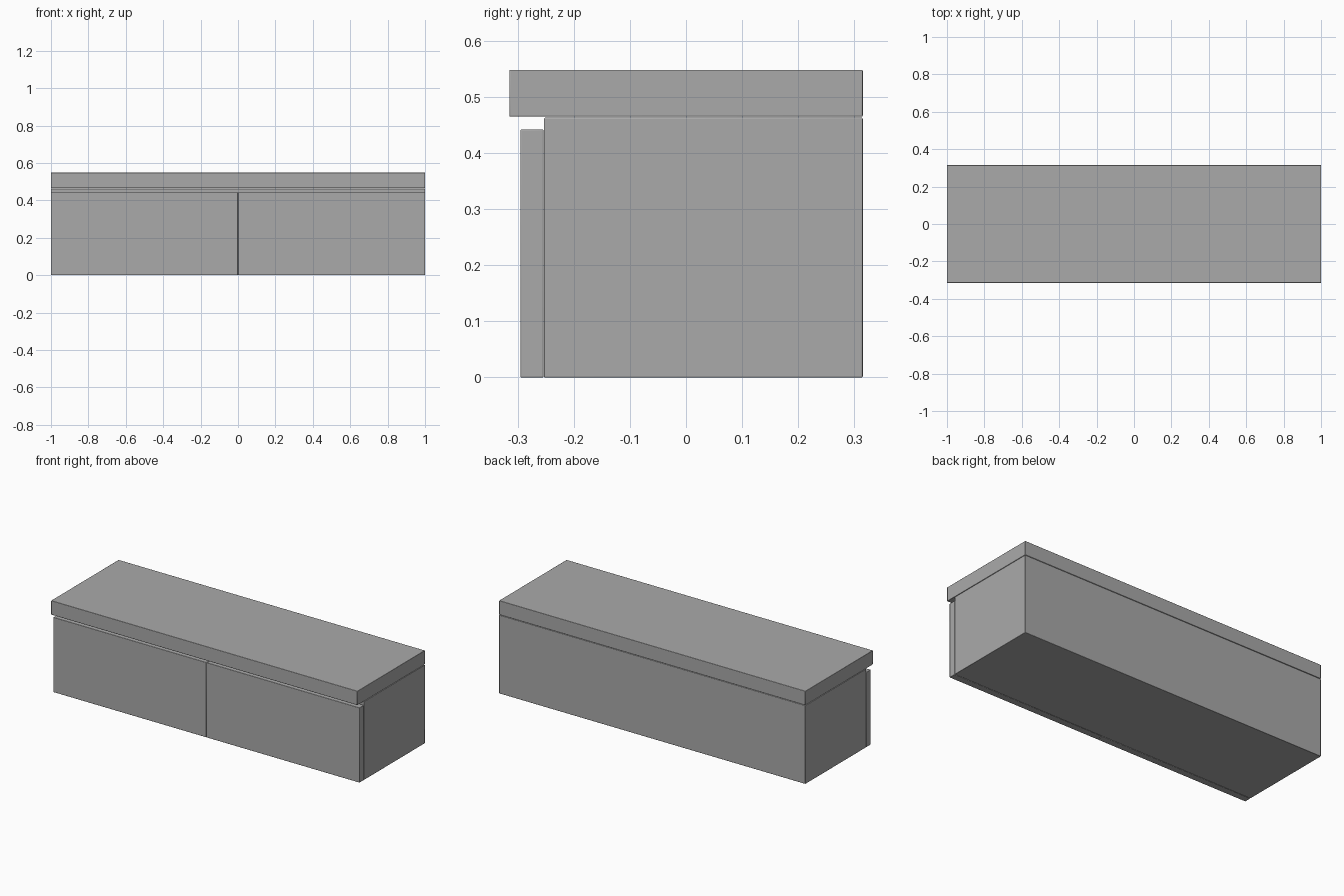
import bpy

cube = bpy.data.objects.get("Cube")
if cube:
    bpy.data.objects.remove(cube, do_unlink=True)

# One plain grey finish
grey = bpy.data.materials.new("plain_grey")
grey.use_nodes = True
colour = (0.4, 0.4, 0.4, 1)
grey.diffuse_color = colour
grey.node_tree.nodes["Principled BSDF"].inputs["Base Color"].default_value = colour


def panel(name, low, high, bevel=0.002):
    """Box between two corners with slightly softened edges."""
    centre = [(a + b) / 2 for a, b in zip(low, high)]
    bpy.ops.mesh.primitive_cube_add(size=1, location=centre)
    ob = bpy.context.object
    ob.name = name
    ob.scale = [b - a for a, b in zip(low, high)]
    bpy.ops.object.transform_apply(location=False, rotation=False, scale=True)
    ob.data.materials.append(grey)
    soften = ob.modifiers.new("soft_edges", "BEVEL")
    soften.width = bevel
    soften.segments = 2
    bpy.ops.object.shade_smooth_by_angle()
    return ob


# Cabinet body and overhanging worktop
panel("cabinet_body", (-1, -0.253, 0), (1, 0.315, 0.463))
panel("worktop", (-1, -0.315, 0.465), (1, 0.315, 0.548))

# Pair of door fronts with a fine gap between them
for name, x0, x1 in (("right_door", -1, -0.001), ("left_door", 0.001, 1)):
    panel(name, (x0, -0.295, 0), (x1, -0.254, 0.442))
